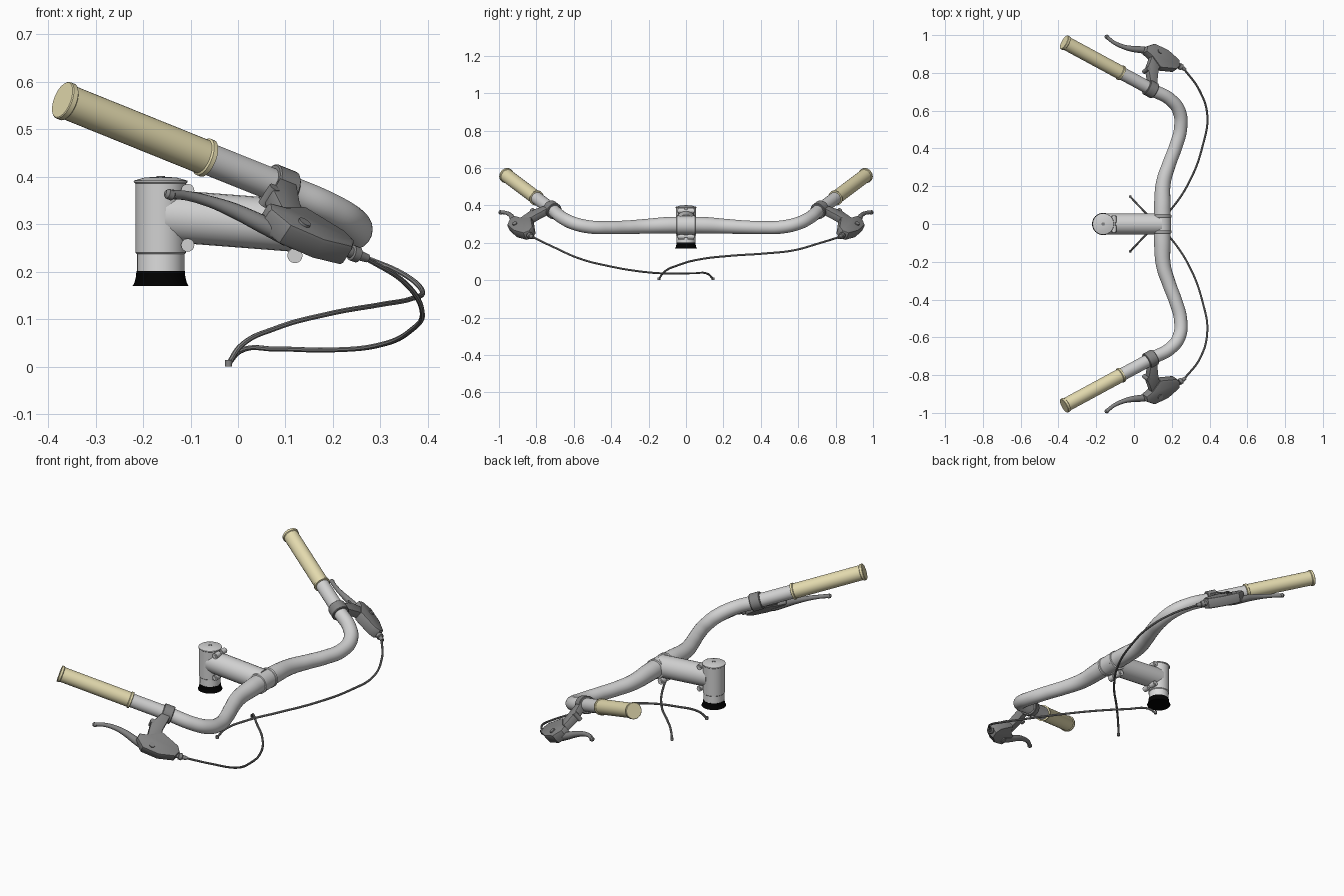
import bpy, bmesh, math
from mathutils import Vector

cube = bpy.data.objects.get("Cube")
if cube:
    bpy.data.objects.remove(cube, do_unlink=True)


def material(name, color):
    m = bpy.data.materials.new(name)
    m.use_nodes = True
    m.diffuse_color = (*color, 1)
    bsdf = m.node_tree.nodes["Principled BSDF"]
    bsdf.inputs["Base Color"].default_value = (*color, 1)
    bsdf.inputs["Roughness"].default_value = 0.5
    return m


SILVER = material("silver", (0.64, 0.64, 0.64))
LIGHT = material("light silver", (0.72, 0.72, 0.72))
GREY = material("dark grey", (0.23, 0.23, 0.23))
BLACK = material("black", (0, 0, 0))
TAN = material("tan", (0.78, 0.71, 0.43))


def add(name, mesh, mat):
    mesh.materials.clear()
    mesh.materials.append(mat)
    mesh.polygons.foreach_set("use_smooth", [True] * len(mesh.polygons))
    mesh.set_sharp_from_angle(angle=math.radians(35))
    obj = bpy.data.objects.new(name, mesh)
    bpy.context.collection.objects.link(obj)
    return obj


def from_bmesh(name, bm, mat):
    bmesh.ops.recalc_face_normals(bm, faces=bm.faces)
    mesh = bpy.data.meshes.new(name)
    bm.to_mesh(mesh)
    bm.free()
    return add(name, mesh, mat)


def lathe(name, profile, origin, axis, mat, n=32):
    """Closed solid from (radius, height) pairs, turned about an axis."""
    bm = bmesh.new()
    rot = Vector(axis).to_track_quat('Z', 'Y').to_matrix()
    rings = []
    for r, h in profile:
        rings.append([bm.verts.new(Vector(origin) + rot @ Vector(
            (r * math.cos(2 * math.pi * i / n), r * math.sin(2 * math.pi * i / n), h)))
            for i in range(n)])
    for a, b in zip(rings, rings[1:]):
        for i in range(n):
            j = (i + 1) % n
            bm.faces.new((a[i], a[j], b[j], b[i]))
    bm.faces.new(rings[0])
    bm.faces.new(rings[-1])
    return from_bmesh(name, bm, mat)


def rod(name, start, end, r, mat, n=24):
    axis = Vector(end) - Vector(start)
    return lathe(name, [(r, 0), (r, axis.length)], start, axis, mat, n)


def tube(name, points, radii, mat, sides=6, steps=10):
    """Smooth swept tube with a radius at each point."""
    curve = bpy.data.curves.new(name, 'CURVE')
    curve.dimensions = '3D'
    curve.bevel_depth = 1
    curve.bevel_resolution = sides
    curve.resolution_u = steps
    curve.use_fill_caps = True
    spline = curve.splines.new('BEZIER')
    spline.bezier_points.add(len(points) - 1)
    for bp, p, r in zip(spline.bezier_points, points, radii):
        bp.co, bp.radius = p, r
        bp.handle_left_type = bp.handle_right_type = 'AUTO'
    temp = bpy.data.objects.new(name + "_path", curve)
    bpy.context.collection.objects.link(temp)
    dg = bpy.context.evaluated_depsgraph_get()
    mesh = bpy.data.meshes.new_from_object(temp.evaluated_get(dg))
    bpy.data.objects.remove(temp, do_unlink=True)
    bpy.data.curves.remove(curve)
    return add(name, mesh, mat)


def mirror_y(obj):
    bm = bmesh.new()
    bm.from_mesh(obj.data)
    for v in bm.verts:
        v.co.y *= -1
    bmesh.ops.reverse_faces(bm, faces=bm.faces)
    mesh = bpy.data.meshes.new(obj.name)
    bm.to_mesh(mesh)
    bm.free()
    add(obj.name.replace("back_", "front_"), mesh, obj.data.materials[0])


# Straight outer section of the bar, and the plane the brake lies in
inner, outer = Vector((-0.063, 0.797, 0.438)), Vector((-0.37, 0.963, 0.562))
d = (outer - inner).normalized()
o = Vector((0.35, 0.74, -0.58))
o = (o - d * o.dot(d)).normalized()
nrm = d.cross(o)
clamp = inner - d * 0.175


def at(a, b, c=0.0):
    return clamp + d * a + o * b + nrm * c


# Handlebar
half = [((0.15, 0.1, 0.294), 0.044), ((0.156, 0.22, 0.288), 0.039),
        ((0.187, 0.32, 0.283), 0.036), ((0.221, 0.41, 0.281), 0.035),
        ((0.247, 0.51, 0.284), 0.035), ((0.238, 0.6, 0.304), 0.035),
        ((0.187, 0.663, 0.335), 0.034), (at(-0.03, 0), 0.034),
        (at(0.1, 0), 0.034), (inner + d * 0.02, 0.034)]
path = [(Vector((p[0], -p[1], p[2])), r) for p, r in reversed(half)]
path += [(Vector((0.15, 0, 0.295)), 0.045)] + [(Vector(p), r) for p, r in half]
tube("handlebar", [p for p, _ in path], [r for _, r in path], SILVER, 8)

# Grips, with a raised rim at each end
L = (outer - inner).length
pair = [lathe("back_grip", [(0.034, 0), (0.041, 0.002), (0.041, 0.012), (0.037, 0.015),
                            (0.037, L - 0.016), (0.041, L - 0.013), (0.041, L - 0.002),
                            (0.039, L)], inner, d, TAN)]

# Brake clamp with its pinch bolt
pair.append(lathe("back_brake_clamp", [(0.041, -0.026), (0.044, -0.023), (0.044, 0.023),
                                       (0.041, 0.026)], at(-0.007, 0), d, GREY))
pair.append(rod("back_clamp_bolt", at(0.05, 0.085, -0.035), at(0.05, 0.085, 0.012), 0.012, GREY, 12))


def plate(name, outline, mid, thick, bevel):
    bm = bmesh.new()
    low = [bm.verts.new(at(a, b, mid - thick)) for a, b in outline]
    face = bm.faces.new(low)
    ext = bmesh.ops.extrude_face_region(bm, geom=[face])
    verts = [g for g in ext["geom"] if isinstance(g, bmesh.types.BMVert)]
    bmesh.ops.translate(bm, verts=verts, vec=nrm * thick * 2)
    bmesh.ops.recalc_face_normals(bm, faces=bm.faces)
    rim = [e for e in bm.edges if abs((e.verts[0].co - e.verts[1].co).dot(nrm)) < 1e-4]
    bmesh.ops.bevel(bm, geom=rim, offset=bevel, segments=2, profile=0.5, affect='EDGES')
    return from_bmesh(name, bm, GREY)


# Brake bracket, housing and lever
pair.append(plate("back_brake_bracket", [(-0.024, 0.025), (0.02, 0.025), (0.055, 0.095),
                                         (0.05, 0.18), (-0.015, 0.17), (-0.01, 0.11)],
                  -0.014, 0.02, 0.006))
pair.append(plate("back_brake_housing", [(-0.105, 0.165), (-0.014, 0.125), (0.05, 0.165),
                                         (0.09, 0.175), (0.095, 0.205), (0.055, 0.245),
                                         (-0.03, 0.25), (-0.108, 0.228), (-0.122, 0.195)],
                  -0.014, 0.027, 0.01))
lever = [(0.03, 0.215, 0, 0.022), (0.09, 0.2, 0.003, 0.019), (0.15, 0.177, 0.009, 0.016),
         (0.205, 0.165, 0.016, 0.012), (0.26, 0.166, 0.023, 0.01), (0.298, 0.177, 0.028, 0.01)]
pair.append(tube("back_brake_lever", [at(*p[:3]) for p in lever], [p[3] for p in lever], GREY, 4, 5))
pair.append(lathe("back_lever_tip", [(0.005, -0.012), (0.011, -0.006), (0.011, 0.006),
                                     (0.005, 0.012)], at(0.303, 0.18, 0.029), d, GREY, 12))
pair.append(rod("back_lever_pivot", at(0.015, 0.215, -0.046), at(0.015, 0.215, 0.018), 0.014, GREY, 16))

# Cable adjuster
exit_axis = at(-0.165, 0.203, -0.016) - at(-0.11, 0.208, -0.016)
pair.append(lathe("back_cable_adjuster", [(0.012, -0.01), (0.012, 0.012), (0.017, 0.014),
                                          (0.017, 0.03), (0.011, 0.033), (0.009, 0.055)],
                  at(-0.11, 0.208, -0.016), exit_axis, GREY, 12))
for part in pair:
    mirror_y(part)

# Brake cables, each ending in a small ferrule
start = at(-0.155, 0.204, -0.016)
back = [start, (0.345, 0.71, 0.197), (0.388, 0.577, 0.16), (0.365, 0.42, 0.143),
        (0.296, 0.23, 0.13), (0.19, 0.07, 0.111), (0.08, -0.04, 0.081),
        (0.005, -0.118, 0.043), (-0.02, -0.145, 0.006)]
front = [Vector((start.x, -start.y, start.z)), (0.35, -0.71, 0.178), (0.388, -0.567, 0.115),
         (0.365, -0.42, 0.077), (0.296, -0.23, 0.045), (0.19, -0.07, 0.035),
         (0.08, 0.04, 0.037), (0.005, 0.118, 0.033), (-0.02, 0.145, 0.006)]
for side, pts, y in (("back", back, -0.145), ("front", front, 0.145)):
    tube(side + "_cable", pts, [0.0055] * len(pts), GREY, 2)
    rod(side + "_cable_end", (-0.02, y, 0), (-0.02, y, 0.014), 0.0075, GREY, 12)

# Stem: steerer clamp, cap, spacer and headset cover
sx = -0.163
up = (0, 0, 1)
lathe("steerer_clamp", [(0.05, 0.237), (0.053, 0.24), (0.053, 0.386)], (sx, 0, 0), up, SILVER)
lathe("top_cap", [(0.054, 0.386), (0.057, 0.389), (0.056, 0.392), (0.035, 0.398),
                  (0.012, 0.4)], (sx, 0, 0), up, SILVER)
rod("cap_bolt", (sx, 0, 0.396), (sx, 0, 0.402), 0.009, GREY, 12)
rod("spacer", (sx, 0, 0.195), (sx, 0, 0.238), 0.05, LIGHT)
lathe("headset_cover", [(0.051, 0.201), (0.052, 0.19), (0.055, 0.177), (0.059, 0.17)],
      (sx, 0, 0), up, BLACK)
rod("stem_arm", (sx + 0.01, 0, 0.318), (0.145, 0, 0.295), 0.055, SILVER)

# Bar clamp with a raised rim at each side
lathe("bar_clamp", [(0.046, -0.05), (0.051, -0.048), (0.051, -0.036), (0.049, -0.034),
                    (0.049, 0.034), (0.051, 0.036), (0.051, 0.048), (0.046, 0.05)],
      (0.148, 0, 0.294), (0, 1, 0), SILVER)

# Clamp lugs and bolts
for name, x, z, r in (("upper_lug", -0.106, 0.371, 0.014), ("lower_lug", -0.106, 0.256, 0.014),
                      ("bar_clamp_lug", 0.12, 0.234, 0.016)):
    for side, s in (("back", 1), ("front", -1)):
        rod(f"{side}_{name}", (x, s * 0.008, z), (x, s * 0.042, z), r, SILVER, 16)
    rod(name + "_bolt", (x, -0.045, z), (x, 0.045, z), r * 0.55, SILVER, 12)
